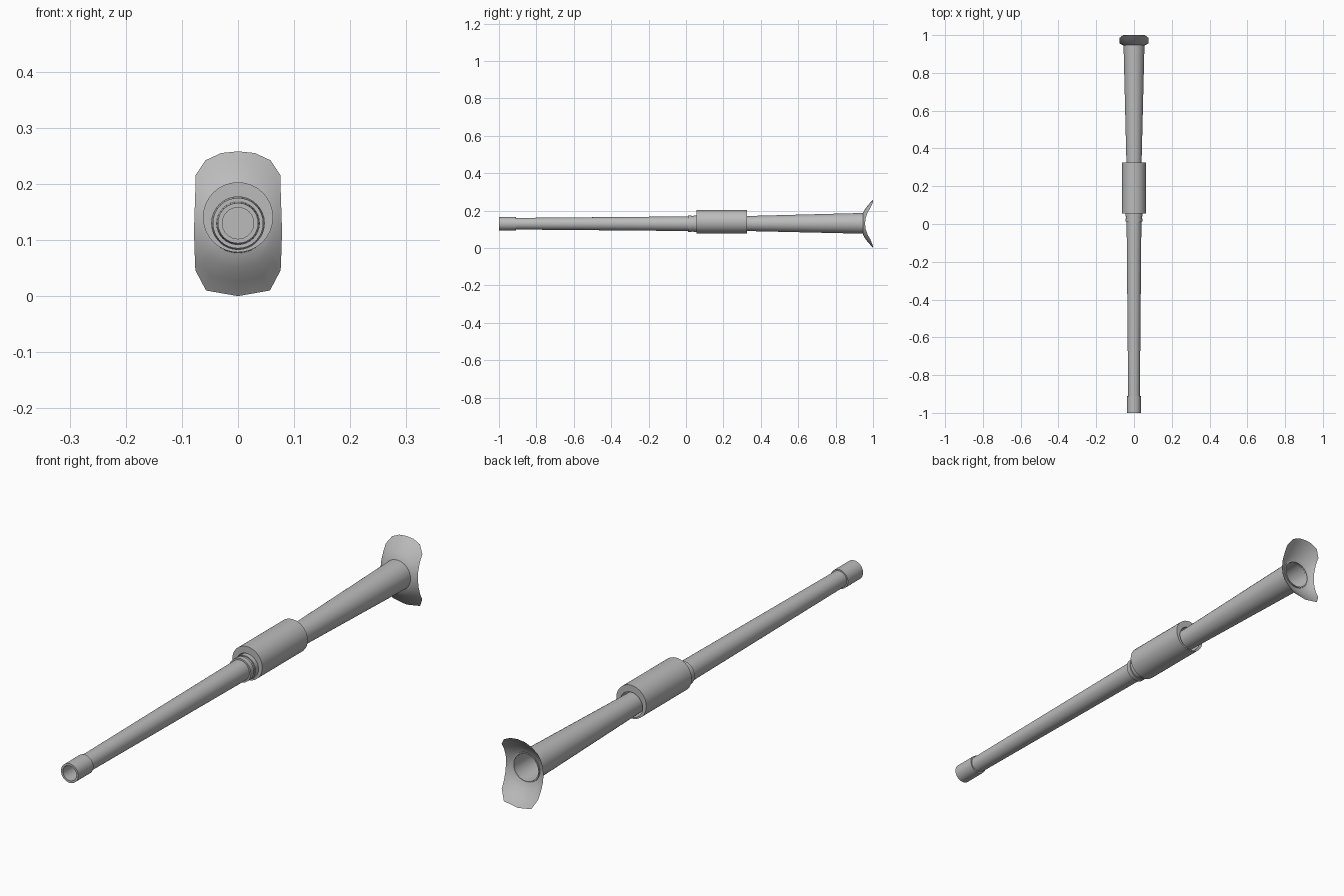
import bpy, bmesh, math

if "Cube" in bpy.data.objects:
    bpy.data.objects.remove(bpy.data.objects["Cube"])

CZ = 0.13      # height of the bore axis
SEG = 32

grey = bpy.data.materials.new("plain grey")
grey.diffuse_color = (0.5, 0.5, 0.5, 1)
grey.use_nodes = True
grey.node_tree.nodes["Principled BSDF"].inputs["Base Color"].default_value = grey.diffuse_color


def finish(name, bm, angle=35, fix=True):
    """Turn a bmesh into a smooth-shaded object."""
    if fix:
        bmesh.ops.recalc_face_normals(bm, faces=bm.faces)
    me = bpy.data.meshes.new(name)
    bm.to_mesh(me)
    bm.free()
    me.materials.append(grey)
    ob = bpy.data.objects.new(name, me)
    bpy.context.collection.objects.link(ob)
    bpy.ops.object.select_all(action='DESELECT')
    bpy.context.view_layer.objects.active = ob
    ob.select_set(True)
    bpy.ops.object.shade_smooth_by_angle(angle=math.radians(angle))
    return ob


def skin(bm, rings, loop=False):
    """Join rings of vertices with quads."""
    pairs = list(zip(rings, rings[1:])) + ([(rings[-1], rings[0])] if loop else [])
    for a, b in pairs:
        n = len(a)
        for i in range(n):
            bm.faces.new((a[i], a[(i + 1) % n], b[(i + 1) % n], b[i]))


def lathe(name, profile, cap_end=False, loop=False):
    """Rings of (y, radius, centre height) along the bore axis."""
    bm = bmesh.new()
    rings = []
    for y, r, cz in profile:
        rings.append([bm.verts.new((r * math.sin(2 * math.pi * i / SEG), y,
                                    cz + r * math.cos(2 * math.pi * i / SEG)))
                      for i in range(SEG)])
    skin(bm, rings, loop)
    if cap_end:
        bm.faces.new(rings[-1])
    return finish(name, bm)


# Front barrel with a stepped muzzle collar and an open bore
lathe("front_barrel", [
    (0.10, 0.039, CZ), (0.0, 0.039, CZ), (-0.91, 0.031, CZ), (-0.91, 0.036, CZ),
    (-1.0, 0.036, CZ), (-1.0, 0.028, CZ), (0.05, 0.028, CZ)], cap_end=True)

# Locking rings in front of the sleeve
for k, (y0, y1, r) in enumerate([(0.012, 0.03, 0.045), (0.03, 0.04, 0.0415), (0.04, 0.06, 0.045)]):
    lathe(f"locking_ring_{k + 1}", [(y0, 0.036, CZ), (y0, r, CZ), (y1, r, CZ), (y1, 0.036, CZ)], loop=True)

# Thick sleeve, set slightly above the bore axis
lathe("sleeve", [
    (0.055, 0.047, CZ), (0.055, 0.0625, 0.1405), (0.325, 0.0625, 0.1405),
    (0.325, 0.047, CZ)], loop=True)

# Widening rear tube, open at the back
lathe("rear_tube", [
    (0.06, 0.039, CZ), (0.32, 0.040, CZ + 0.001), (0.95, 0.0555, CZ + 0.002),
    (0.95, 0.051, CZ + 0.002), (0.32, 0.036, CZ + 0.001)], cap_end=True)

# Flared rear plate: half outline (x, z) from top to bottom, mirrored
half = [(0, 0.258), (0.03, 0.255), (0.058, 0.242), (0.076, 0.215), (0.076, 0.19), (0.077, 0.16),
        (0.078, 0.13), (0.078, 0.10), (0.077, 0.07), (0.076, 0.046), (0.057, 0.01), (0, 0.0)]
outline = half + [(-x, z) for x, z in half[-2:0:-1]]
HOLE = 0.052
STEPS = 6
bm = bmesh.new()
rings = []
for s in range(STEPS + 1):
    ring = []
    for x, z in outline:
        dx, dz = x, z - CZ
        full = math.hypot(dx, dz)
        r = HOLE + (full - HOLE) * s / STEPS
        flare = min(1.0, (r - HOLE) / (0.128 - HOLE))
        ring.append(bm.verts.new((dx / full * r, 0.945 + 0.055 * flare ** 1.4, CZ + dz / full * r)))
    rings.append(ring)
skin(bm, rings)
finish("rear_plate", bm, 60)
